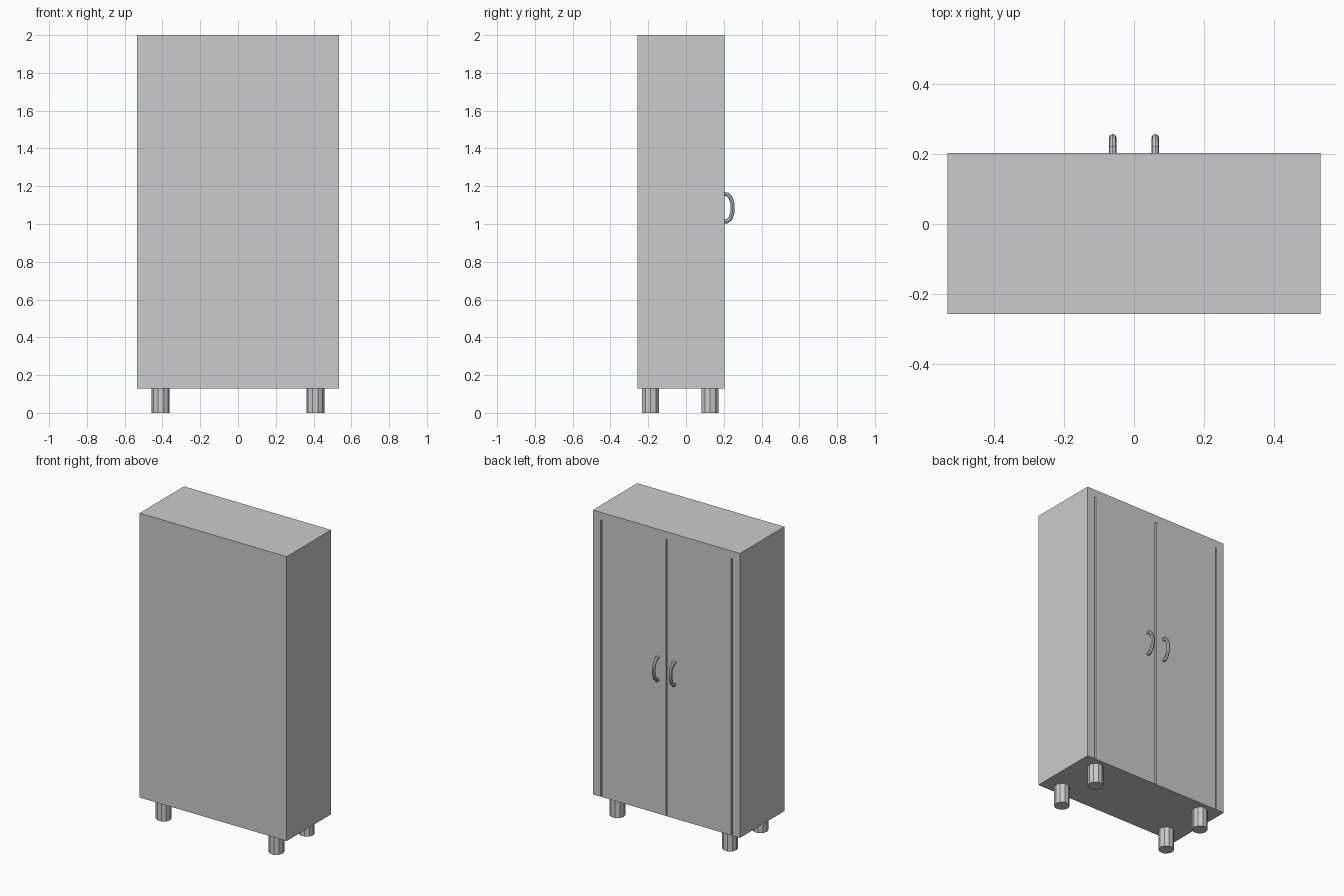
import bpy
from mathutils import Vector

if "Cube" in bpy.data.objects:
    bpy.data.objects.remove(bpy.data.objects["Cube"])


def box(name, lo, hi):
    lo, hi = Vector(lo), Vector(hi)
    bpy.ops.mesh.primitive_cube_add(size=1, location=(lo + hi) / 2)
    ob = bpy.context.object
    ob.name = name
    ob.scale = hi - lo
    bpy.ops.object.transform_apply(location=False, rotation=False, scale=True)
    return ob


# Cabinet body
BACK, FRONT, BASE = -0.258, 0.203, 0.13
body = box("cabinet_body", (-0.535, BACK, BASE), (0.535, FRONT, 2.0))

# Narrow gaps around the two doors
for x in (-0.475, 0, 0.475):
    cutter = box("door_gap_cutter", (x - 0.005, FRONT - 0.02, BASE + 0.004),
                 (x + 0.005, FRONT + 0.05, 1.95))
    mod = body.modifiers.new("door_gap", 'BOOLEAN')
    mod.operation = 'DIFFERENCE'
    mod.solver = 'EXACT'
    mod.object = cutter
    bpy.context.view_layer.objects.active = body
    bpy.ops.object.modifier_apply(modifier=mod.name)
    bpy.data.objects.remove(cutter)

# Ten-sided legs, with a corner pointing along x
for x in (-0.41, 0.41):
    for y in (-0.187, 0.128):
        bpy.ops.mesh.primitive_cylinder_add(vertices=10, radius=0.0475, depth=BASE,
                                            location=(x, y, BASE / 2),
                                            rotation=(0, 0, 1.5707963))
        bpy.context.object.name = "leg"

# Bowed door handles: half profile (y, z offset) mirrored about the handle centre
half = [(0.195, 0.073), (0.218, 0.072), (0.236, 0.054), (0.247, 0.021)]
path = half + [(y, -z) for y, z in reversed(half)]
for side in (-1, 1):
    cu = bpy.data.curves.new("door_handle", 'CURVE')
    cu.dimensions = '3D'
    cu.bevel_depth = 0.011
    cu.bevel_resolution = 2
    cu.use_fill_caps = True
    sp = cu.splines.new('POLY')
    sp.points.add(len(path) - 1)
    for p, (y, z) in zip(sp.points, path):
        p.co = (side * 0.061, y, 1.085 + z, 1)
    ob = bpy.data.objects.new("door_handle", cu)
    bpy.context.collection.objects.link(ob)
    bpy.ops.object.select_all(action='DESELECT')
    ob.select_set(True)
    bpy.context.view_layer.objects.active = ob
    bpy.ops.object.convert(target='MESH')
    bpy.ops.object.shade_smooth_by_angle()
